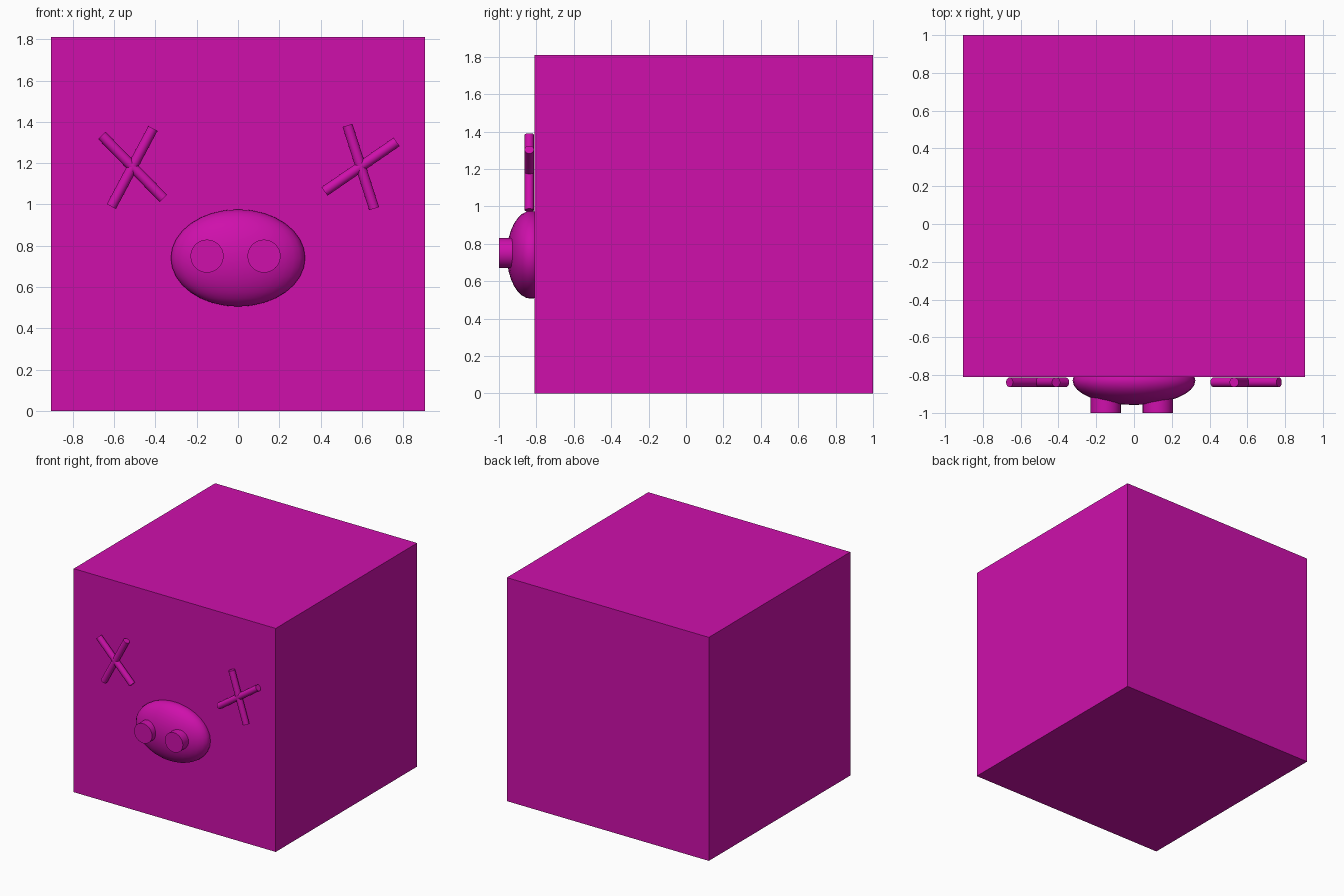
import bpy, math
from mathutils import Vector

cube = bpy.data.objects.get("Cube")
if cube:
    bpy.data.objects.remove(cube, do_unlink=True)

# Single magenta paint for everything
magenta = bpy.data.materials.new("magenta")
magenta.use_nodes = True
COLOUR = (0.62, 0.005, 0.41, 1)
magenta.diffuse_color = COLOUR
magenta.node_tree.nodes["Principled BSDF"].inputs["Base Color"].default_value = COLOUR


def finish(name, smooth=True):
    ob = bpy.context.object
    ob.name = name
    ob.data.materials.append(magenta)
    if smooth:
        bpy.ops.object.shade_smooth_by_angle(angle=math.radians(35))
    return ob


def rod(name, start, end, radius):
    """Cylinder running from start to end."""
    a, b = Vector(start), Vector(end)
    d = b - a
    bpy.ops.mesh.primitive_cylinder_add(
        vertices=32, radius=radius, depth=d.length, location=(a + b) / 2,
        rotation=d.to_track_quat('Z', 'Y').to_euler())
    return finish(name)


# Cubic head
bpy.ops.mesh.primitive_cube_add(size=1.81, location=(0, 0.095, 0.905))
finish("head", smooth=False)

# Flattened oval snout, half sunk into the face
bpy.ops.mesh.primitive_uv_sphere_add(segments=32, ring_count=16, radius=1,
                                     location=(0, -0.828, 0.741))
snout = bpy.context.object
snout.scale = (0.325, 0.13, 0.235)
bpy.ops.object.transform_apply(location=False, rotation=False, scale=True)
finish("snout")

# Nostril stubs
for name, x in (("right_nostril", -0.15), ("left_nostril", 0.126)):
    rod(name, (x, -0.84, 0.75), (x, -1.0, 0.75), 0.08)

# Crossed eye bars: x, z of each end
EYE_Y = -0.838
eye_bars = {
    "right_eye_bar_a": ((-0.659, 1.334), (-0.361, 1.029)),
    "right_eye_bar_b": ((-0.412, 1.368), (-0.613, 0.990)),
    "left_eye_bar_a": ((0.530, 1.383), (0.659, 0.980)),
    "left_eye_bar_b": ((0.768, 1.303), (0.419, 1.063)),
}
for name, ((x1, z1), (x2, z2)) in eye_bars.items():
    rod(name, (x1, EYE_Y, z1), (x2, EYE_Y, z2), 0.025)
